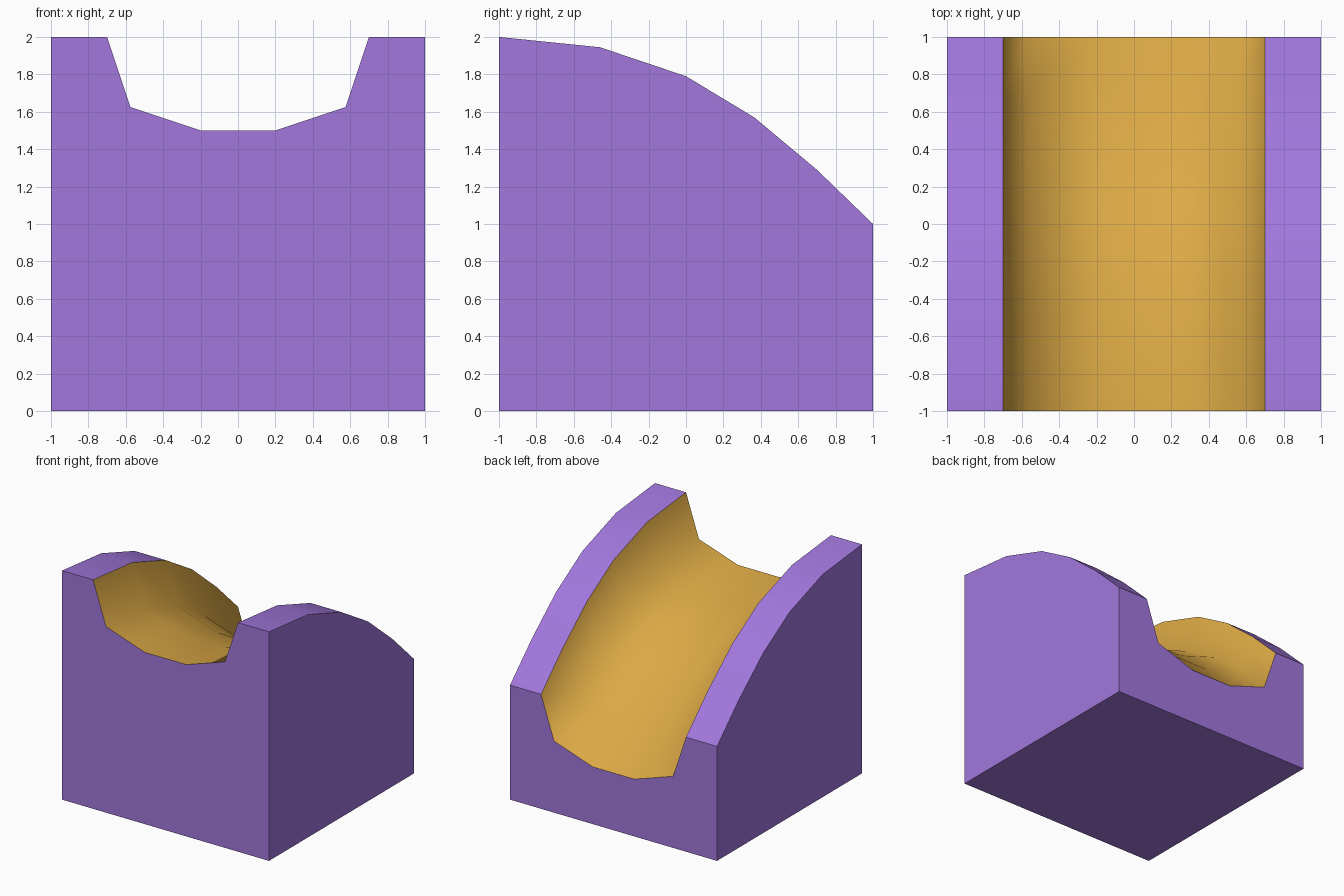
import bpy, bmesh

if "Cube" in bpy.data.objects:
    bpy.data.objects.remove(bpy.data.objects["Cube"])

# Curved crest seen from the side (y, z), and the cross-section (x, drop below crest)
crest = [(-1, 2), (-0.46, 1.945), (0, 1.79), (0.365, 1.57), (0.7, 1.29), (1, 1)]
half = [(1, 0), (0.7, 0), (0.575, 0.375), (0.2, 0.5)]
section = [(-x, d) for x, d in half] + half[::-1]


def material(name, color):
    m = bpy.data.materials.new(name)
    m.diffuse_color = (*color, 1)
    m.use_nodes = True
    m.node_tree.nodes["Principled BSDF"].inputs["Base Color"].default_value = m.diffuse_color
    return m


bm = bmesh.new()
rows = [[bm.verts.new((x, y, z - d)) for x, d in section] for y, z in crest]
base = [[bm.verts.new((x, y, 0)) for x in (-1, 1)] for y in (-1, 1)]

# Top strips: outer rims are purple, the channel between them is gold
for a, b in zip(rows, rows[1:]):
    for i in range(len(section) - 1):
        f = bm.faces.new((a[i], a[i + 1], b[i + 1], b[i]))
        f.material_index = 1 if 0 < i < len(section) - 2 else 0
        f.smooth = True

# Flat ends, sides and underside
bm.faces.new(base[0] + rows[0][::-1])
bm.faces.new(base[1] + rows[-1][::-1])
for i in (0, 1):
    bm.faces.new([base[0][i], base[1][i]] + [r[-i] for r in rows[::-1]])
bm.faces.new((base[0][0], base[0][1], base[1][1], base[1][0]))
bmesh.ops.recalc_face_normals(bm, faces=bm.faces)

# Keep the channel lips and the outline crisp
for e in bm.edges:
    f, g = e.link_faces
    e.smooth = f.smooth and g.smooth and f.material_index == g.material_index

mesh = bpy.data.meshes.new("grooved_block")
bm.to_mesh(mesh)
bm.free()
mesh.materials.append(material("purple", (0.36, 0.185, 0.72)))
mesh.materials.append(material("gold", (0.72, 0.40, 0.06)))
bpy.context.collection.objects.link(bpy.data.objects.new("grooved_block", mesh))
